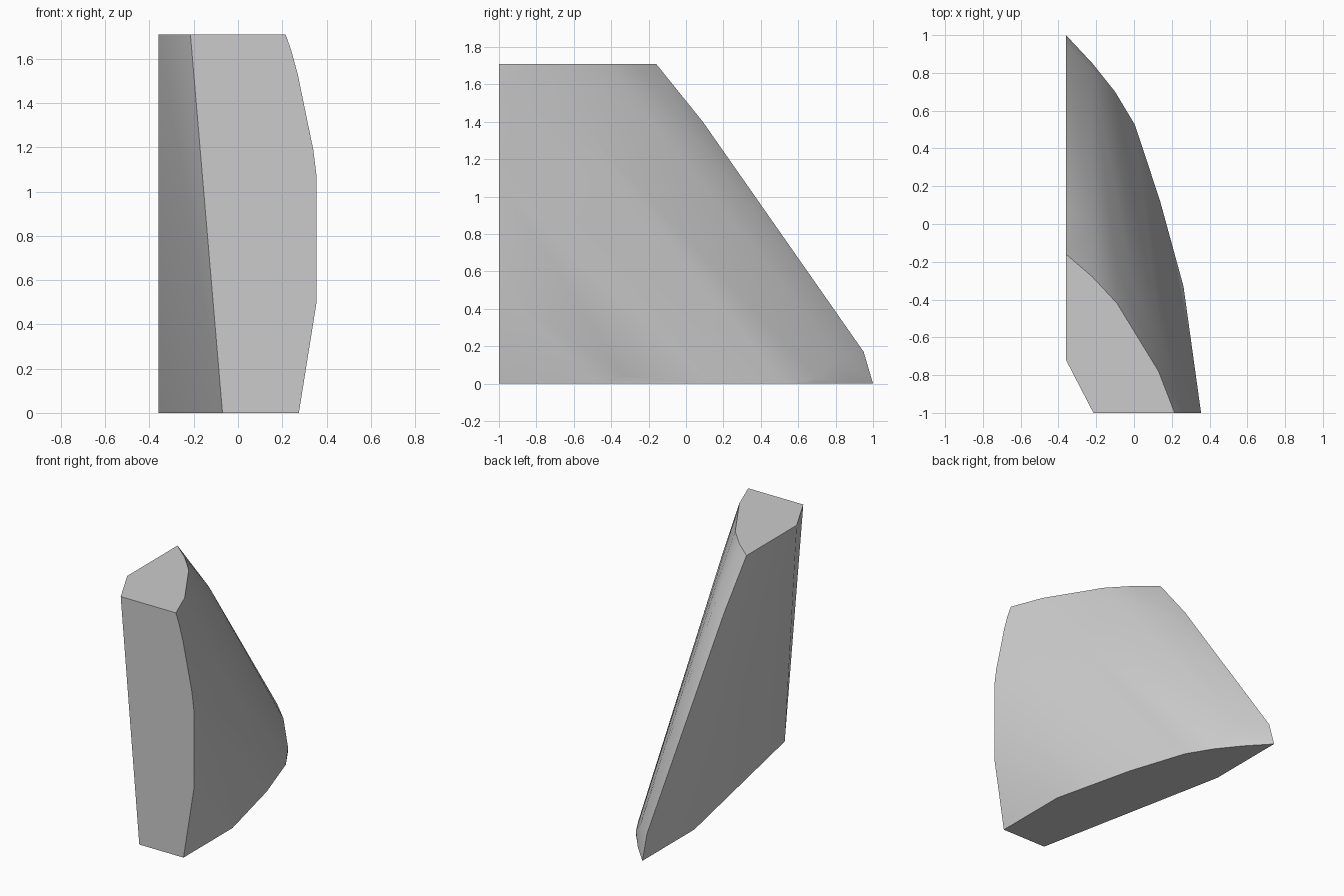
import bpy, bmesh

if "Cube" in bpy.data.objects:
    bpy.data.objects.remove(bpy.data.objects["Cube"])

# Rims and ribs of the convex wedge-shaped stone
top_rim = [(-.36, -.72), (-.215, -1), (.215, -1), (.13, -.78),
           (0, -.58), (-.09, -.42), (-.22, -.28), (-.36, -.16)]
bottom_rim = [(-.36, .42), (-.07, -1), (.275, -1), (.275, -.454),
              (.138, .122), (.005, .525), (-.10, .70), (-.36, 1)]
front_edge = [(.24, 1.64), (.27, 1.53), (.34, 1.19), (.355, 1.07), (.355, .5)]
bulge = [(-.36, .09, 1.40), (-.36, .95, .17), (-.22, .82, .155), (-.22, .85, 0),
         (-.10, .70, .03), (.262, -.33, .04), (.132, -.31, .95),
         (.132, -.58, 1.40), (.003, -.35, 1.40), (-.10, -.18, 1.40), (-.22, -.01, 1.40)]

points = [(x, y, 1.71) for x, y in top_rim]
points += [(x, y, 0) for x, y in bottom_rim]
points += [(x, -1, z) for x, z in front_edge]
points += bulge

# Solid skin around the points
bm = bmesh.new()
verts = [bm.verts.new(p) for p in points]
bmesh.ops.convex_hull(bm, input=verts)
loose = [v for v in bm.verts if not v.link_faces]
bmesh.ops.delete(bm, geom=loose, context='VERTS')
bmesh.ops.dissolve_limit(bm, angle_limit=.005, verts=bm.verts[:], edges=bm.edges[:])
bmesh.ops.recalc_face_normals(bm, faces=bm.faces[:])
mesh = bpy.data.meshes.new("wedge_stone")
bm.to_mesh(mesh)
bm.free()

stone = bpy.data.objects.new("wedge_stone", mesh)
bpy.context.collection.objects.link(stone)

# Plain grey finish
grey = bpy.data.materials.new("light grey")
grey.diffuse_color = (.6, .6, .6, 1)
grey.use_nodes = True
grey.node_tree.nodes["Principled BSDF"].inputs["Base Color"].default_value = grey.diffuse_color
mesh.materials.append(grey)

# Soft curved side, crisp flat cuts
bpy.context.view_layer.objects.active = stone
stone.select_set(True)
bpy.ops.object.shade_smooth_by_angle(angle=.52)
